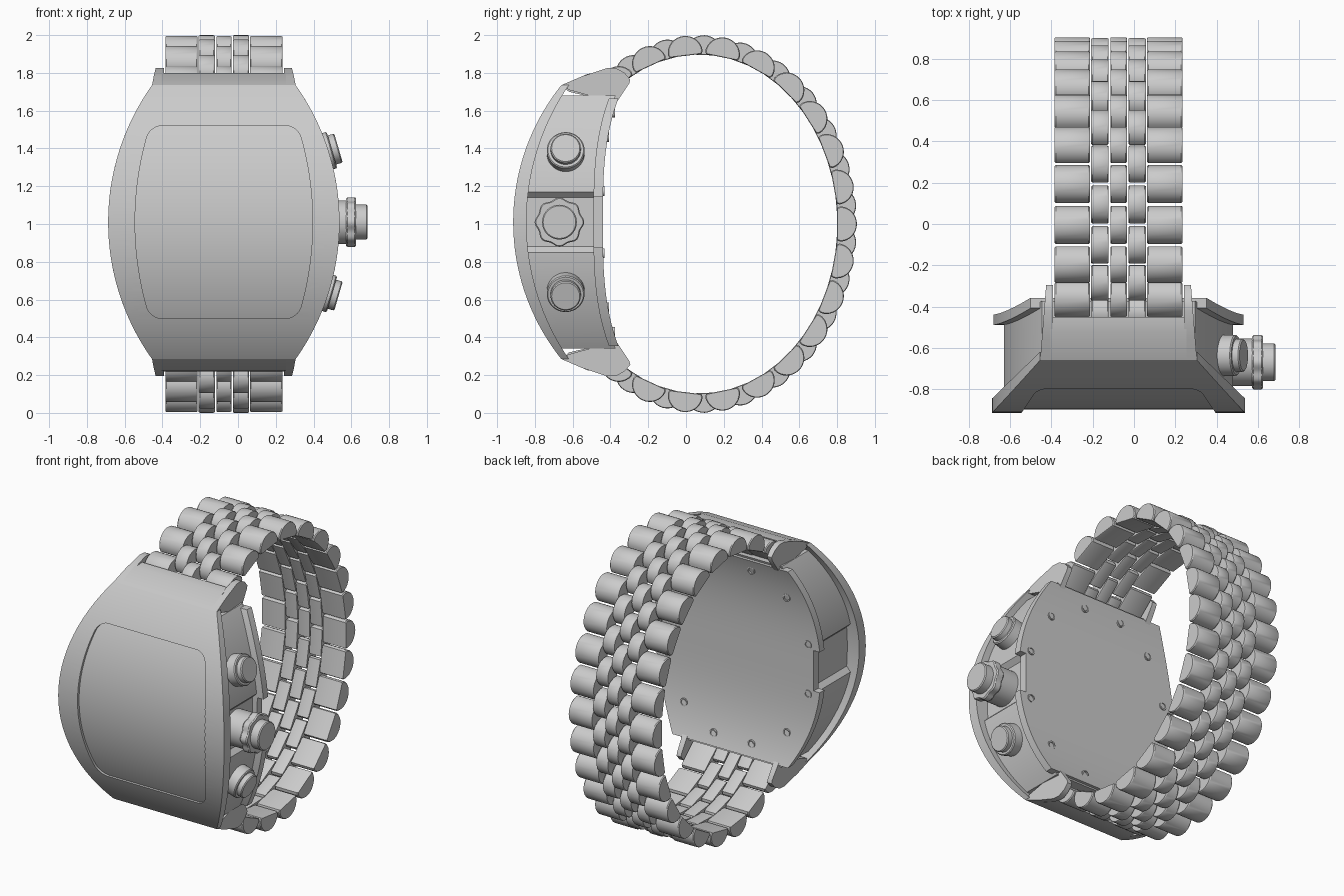
import bpy, bmesh, math
from mathutils import Vector

if "Cube" in bpy.data.objects:
    bpy.data.objects.remove(bpy.data.objects["Cube"])

XC, ZC = -0.075, 1.01          # centre of the watch case


def make(name, lofts):
    """Build one object out of closed lofts; each loft is a list of equal rings."""
    bm = bmesh.new()
    for rings in lofts:
        vr = [[bm.verts.new(p) for p in ring] for ring in rings]
        n = len(vr[0])
        for a, b in zip(vr, vr[1:]):
            for i in range(n):
                j = (i + 1) % n
                bm.faces.new((a[i], a[j], b[j], b[i]))
        bm.faces.new(vr[0])
        bm.faces.new(vr[-1])
    bmesh.ops.recalc_face_normals(bm, faces=bm.faces)
    me = bpy.data.meshes.new(name)
    bm.to_mesh(me)
    bm.free()
    ob = bpy.data.objects.new(name, me)
    bpy.context.collection.objects.link(ob)
    return ob


def cut(ob, cutter):
    """Subtract the cutter, then remove it."""
    cutter.hide_render = True
    mod = ob.modifiers.new("cut", 'BOOLEAN')
    mod.operation, mod.solver, mod.object = 'DIFFERENCE', 'EXACT', cutter
    bpy.context.view_layer.objects.active = ob
    bpy.ops.object.modifier_apply(modifier=mod.name)
    bpy.data.objects.remove(cutter)


def sag(d, r):
    return r - math.sqrt(r * r - d * d)


def slab(half_len, width, front, back, n=48):
    """Tonneau plate: half width, front y and back y are functions of height."""
    rings = []
    for i in range(n + 1):
        d = half_len * math.sin(math.pi * (i / n - 0.5))
        w, f, b, z = width(d), front(d), back(d), ZC + d
        rings.append([(XC - w, f, z), (XC + w, f, z), (XC + w, b, z), (XC - w, b, z)])
    return [rings]


def prism(pts, xa, xb, s):
    """Side profile (y, height) swept between two x functions of y; s flips z."""
    return [[(XC + x(y), y, ZC + s * d) for y, d in pts] for x in (xa, xb)]


def turned(origin, axis, steps, lobes=0, n=48):
    """Round part along an axis from (distance, radius) steps, optionally scalloped."""
    o, ax = Vector(origin), Vector(axis).normalized()
    u = ax.orthogonal().normalized()
    v = ax.cross(u)
    rings = []
    for d, r in steps:
        ring = []
        for i in range(n):
            t = 2 * math.pi * i / n
            q = r * (1 + 0.05 * math.cos(lobes * t)) if lobes else r
            ring.append(o + ax * d + (u * math.cos(t) + v * math.sin(t)) * q)
        rings.append(ring)
    return rings


# --- case: bezel, waist and back flange -------------------------------------
def width(d): return 0.6125 - sag(d, 1.247)
def face(d): return -0.915 + sag(d, 1.158)
def rear(d): return -0.44 + 0.08 * (abs(d) / 0.65) ** 3


def glass_width(d):
    e = max(abs(d) - 0.45, 0)
    return 0.47 - sag(d, 1.66) - (0.06 - math.sqrt(max(0.0036 - e * e, 0)))


bezel = make("bezel", slab(0.725, width, face, lambda d: -0.845 + sag(d, 1.28)))
cut(bezel, make("glass_cutter", slab(0.51, glass_width, lambda d: face(d) - 0.1,
                                     lambda d: face(d) + 0.017)))
body = make("case_body", slab(0.67, lambda d: width(d) - 0.047,
                              lambda d: face(d) + 0.04, lambda d: rear(d) - 0.02))
flange = make("back_flange", slab(0.655, width, lambda d: rear(d) - 0.05, rear))

# pockets in both case sides around the crown
def pocket(s, x_in, x_out, h_in, h_out, y0, y1):
    return [[(XC + s * x, y, ZC + h) for x, h in
             ((x_in, -h_in), (x_in, h_in), (x_out, h_out), (x_out, -h_out))]
            for y in (y0, y1)]


cut(body, make("pocket_cutter", [pocket(s, 0.525, 0.58, 0.13, 0.185, -0.95, -0.3)
                                 for s in (-1, 1)]))
cut(flange, make("notch_cutter", [pocket(s, 0.56, 0.8, 0.135, 0.135, -0.7, -0.3)
                                  for s in (-1, 1)]))

# back screws
screws = []
for x, d in ((0.14, 0.58), (0.38, 0.45), (0.52, 0.165)):
    for sx in (-1, 1):
        for sz in (-1, 1):
            screws.append(turned((XC + sx * x, rear(d), ZC + sz * d), (0, 1, 0),
                                 [(-0.03, 0.026), (0.006, 0.026), (0.006, 0.018),
                                  (-0.004, 0.018)], n=20))
make("back_screws", screws)

# --- lugs: middle block and two prongs at each end --------------------------
BLOCK = [(-0.66, 0.725), (-0.52, 0.785), (-0.45, 0.79), (-0.45, 0.65), (-0.62, 0.69)]
PRONG = [(-0.66, 0.725), (-0.55, 0.772), (-0.42, 0.815), (-0.37, 0.815), (-0.325, 0.79),
         (-0.295, 0.755), (-0.30, 0.735), (-0.33, 0.69), (-0.37, 0.63), (-0.62, 0.70)]


def outer(y): return 0.38 - 0.08 * (y + 0.66)


for s, tag in ((1, "top"), (-1, "bottom")):
    make("lug_block_" + tag, [prism(BLOCK, lambda y: -0.33, lambda y: 0.33, s)])
    make("lug_prongs_" + tag,
         [prism(PRONG, lambda y, k=k: k * 0.318, lambda y, k=k: k * outer(y), s)
          for k in (-1, 1)])

# --- crown and pushers ------------------------------------------------------
CROWN = (0, -0.67, ZC)
make("crown_base", [turned(CROWN, (1, 0, 0), [(0.42, 0.115), (0.577, 0.115)])])
make("crown_knob", [turned(CROWN, (1, 0, 0), [(0.572, 0.119), (0.58, 0.125), (0.618, 0.125),
                                              (0.626, 0.119)], lobes=8, n=96)])
make("crown_cap", [turned(CROWN, (1, 0, 0), [(0.6, 0.092), (0.679, 0.092), (0.685, 0.086)])])
for s, tag in ((1, "top"), (-1, "bottom")):
    end, axis = (0.532, -0.637, ZC + s * 0.392), (0.96, 0, s * 0.28)
    make("pusher_collar_" + tag, [turned(end, axis, [(-0.16, 0.1), (-0.042, 0.1),
                                                     (-0.036, 0.094)])])
    make("pusher_cap_" + tag, [turned(end, axis, [(-0.06, 0.08), (-0.006, 0.08),
                                                  (0, 0.074)])])

# --- bracelet: five columns of D-shaped links along an oval -----------------
YB, ZB, A, B, PITCH = 0.07, 1.0, 0.73, 0.895, 0.193
table, total = [(0.0, 0.0)], 0.0
for i in range(1, 2001):
    t = math.pi * i / 2000
    total += math.hypot(A * math.sin(t), B * math.cos(t)) * math.pi / 2000
    table.append((total, t))


def link(k, x0, x1):
    """Link number k, counted from the middle of the clasp side."""
    t = next(t for l, t in table if l >= abs(k) * PITCH)
    t = math.copysign(t, k)
    c = Vector((0, YB + A * math.cos(t), ZB + B * math.sin(t)))
    nrm = Vector((0, math.cos(t) / A, math.sin(t) / B)).normalized()
    tan = Vector((0, -nrm.z, nrm.y))
    prof = [(0.093 * math.cos(math.pi * i / 16), 0.015 + 0.09 * math.sin(math.pi * i / 16))
            for i in range(17)]
    prof = [(0.086, 0.0)] + prof + [(-0.086, 0.0)]
    rings = []
    for x, q in ((x0, 0.94), (x0 + 0.006, 1), (x1 - 0.006, 1), (x1, 0.94)):
        rings.append([c + tan * (a * q) + nrm * (0.05 + (h - 0.05) * q) + Vector((x, 0, 0))
                      for a, h in prof])
    return rings


whole = [k for k in range(-9, 10)]
half = [k + 0.5 for k in range(-10, 10)]
for name, x0, x1, ks in (("outer_links_left", -0.385, -0.214, whole),
                         ("inner_links_left", -0.208, -0.123, half),
                         ("middle_links", -0.115, -0.035, whole),
                         ("inner_links_right", -0.027, 0.058, half),
                         ("outer_links_right", 0.064, 0.235, whole)):
    make(name, [link(k, x0, x1) for k in ks])

# smooth shading with crisp edges
bpy.ops.object.select_all(action='SELECT')
bpy.context.view_layer.objects.active = bezel
bpy.ops.object.shade_smooth_by_angle(angle=math.radians(30))
